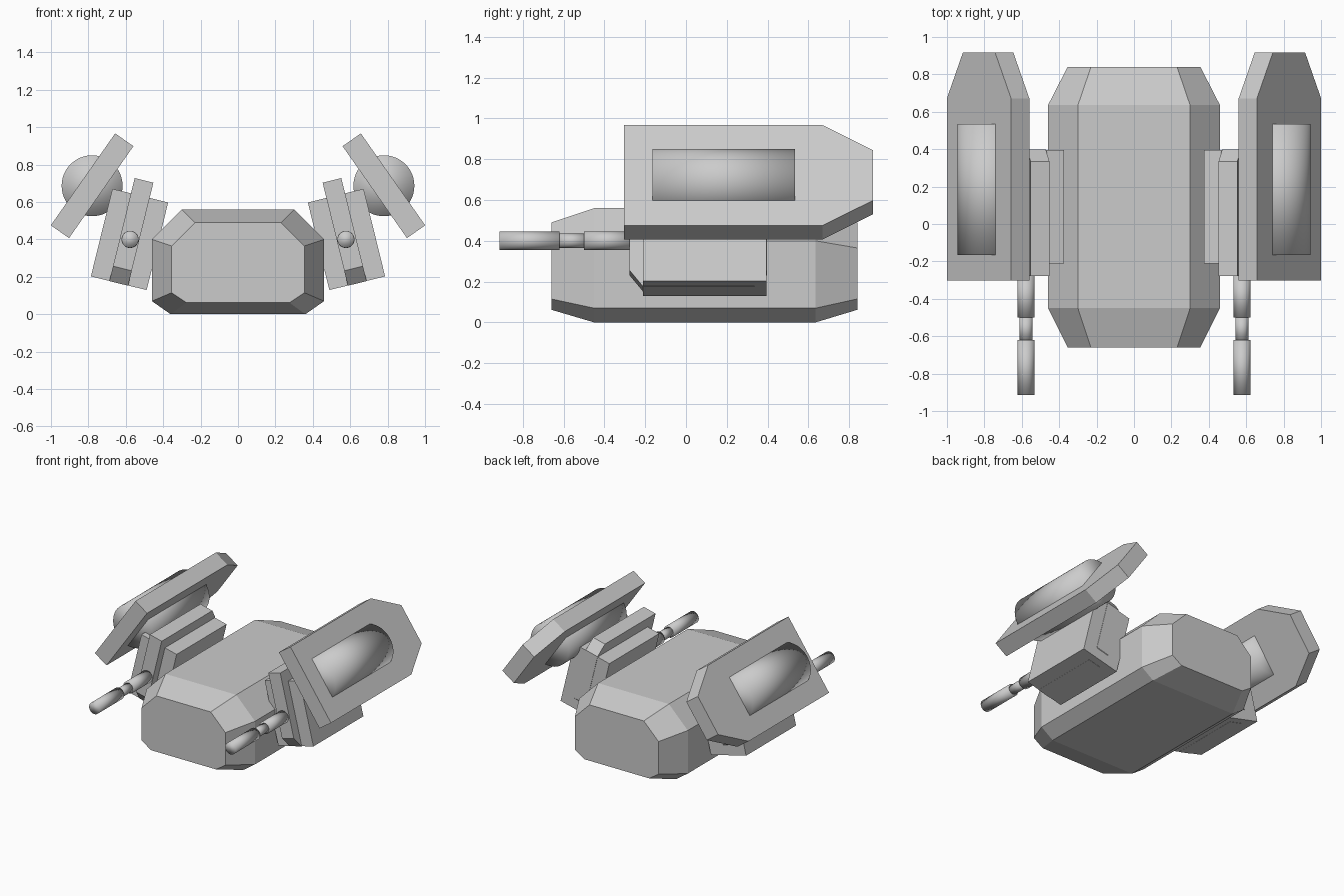
import bpy, bmesh
from math import radians, pi
from mathutils import Matrix

if "Cube" in bpy.data.objects:
    bpy.data.objects.remove(bpy.data.objects["Cube"])


def finish(name, bm, mirror=True, smooth=False):
    bmesh.ops.recalc_face_normals(bm, faces=bm.faces)
    for f in bm.faces:
        f.smooth = smooth
    mesh = bpy.data.meshes.new(name)
    bm.to_mesh(mesh)
    bm.free()
    obj = bpy.data.objects.new(name, mesh)
    bpy.context.collection.objects.link(obj)
    if mirror:
        mod = obj.modifiers.new("Mirror", 'MIRROR')
        mod.use_mirror_merge = False
    return obj


def loft(bm, rings):
    """Skin equal-length rings of points and cap both ends."""
    rows = [[bm.verts.new(p) for p in ring] for ring in rings]
    n = len(rows[0])
    for a, b in zip(rows, rows[1:]):
        for i in range(n):
            j = (i + 1) % n
            bm.faces.new((a[i], a[j], b[j], b[i]))
    bm.faces.new(rows[0])
    bm.faces.new(rows[-1])


def plate(name, profile, width, x, z, tilt):
    """Extrude a y-z profile across x, lean it inward, mirror it."""
    bm = bmesh.new()
    loft(bm, [[(s * width / 2, py, pz) for py, pz in profile] for s in (-1, 1)])
    bm.transform(Matrix.Translation((x, 0, z)) @ Matrix.Rotation(radians(-tilt), 4, 'Y'))
    return finish(name, bm)


def rod(name, x, z, y0, y1, r, sides=32):
    bm = bmesh.new()
    m = Matrix.Translation((x, (y0 + y1) / 2, z)) @ Matrix.Rotation(pi / 2, 4, 'X')
    bmesh.ops.create_cone(bm, cap_ends=True, segments=sides, radius1=r,
                          radius2=r, depth=y1 - y0, matrix=m)
    return finish(name, bm, smooth=True)


# Main hull: octagonal section that narrows at both ends
def section(y, half):
    return [(x, y, z) for x, z in half] + [(-x, y, z) for x, z in reversed(half)]


full = [(0.36, 0.0), (0.46, 0.07), (0.46, 0.40), (0.30, 0.56)]
end = [(0.275, 0.062), (0.355, 0.115), (0.355, 0.365), (0.23, 0.49)]
bm = bmesh.new()
loft(bm, [section(-0.66, end), section(-0.45, full),
          section(0.635, full), section(0.84, end)])
finish("hull", bm, mirror=False)

# Gun housings beside the hull
GX, GZ, LEAN = 0.58, 0.40, 13.8
plate("gun_housing", [(-0.21, -0.241), (0.395, -0.241), (0.395, 0.241), (-0.21, 0.241)],
      0.307, GX, GZ, LEAN)

# Spine slab running through each housing
plate("housing_spine", [(-0.212, -0.242), (0.335, -0.242), (0.335, 0.325 ),
                        (-0.278, 0.325), (-0.278, -0.16)][:2]
      + [(0.398, -0.16), (0.398, 0.245), (0.335, 0.325), (-0.278, 0.325), (-0.278, -0.16)],
      0.103, GX, GZ, LEAN)

# Gun barrels
rod("barrel_base", GX - 0.003, GZ, -0.50, -0.27, 0.046)
rod("barrel_neck", GX - 0.003, GZ, -0.63, -0.49, 0.035)
rod("barrel_muzzle", GX - 0.003, GZ, -0.915, -0.62, 0.045)

# Tilted wing panels with clipped rear corners
plate("wing_panel", [(-0.303, -0.30), (0.67, -0.30), (0.917, -0.15),
                     (0.917, 0.15), (0.67, 0.30), (-0.303, 0.30)],
      0.119, 0.78, 0.687, 35)

# Drum set through each panel
rod("panel_drum", 0.78, 0.687, -0.165, 0.535, 0.163, 48)
